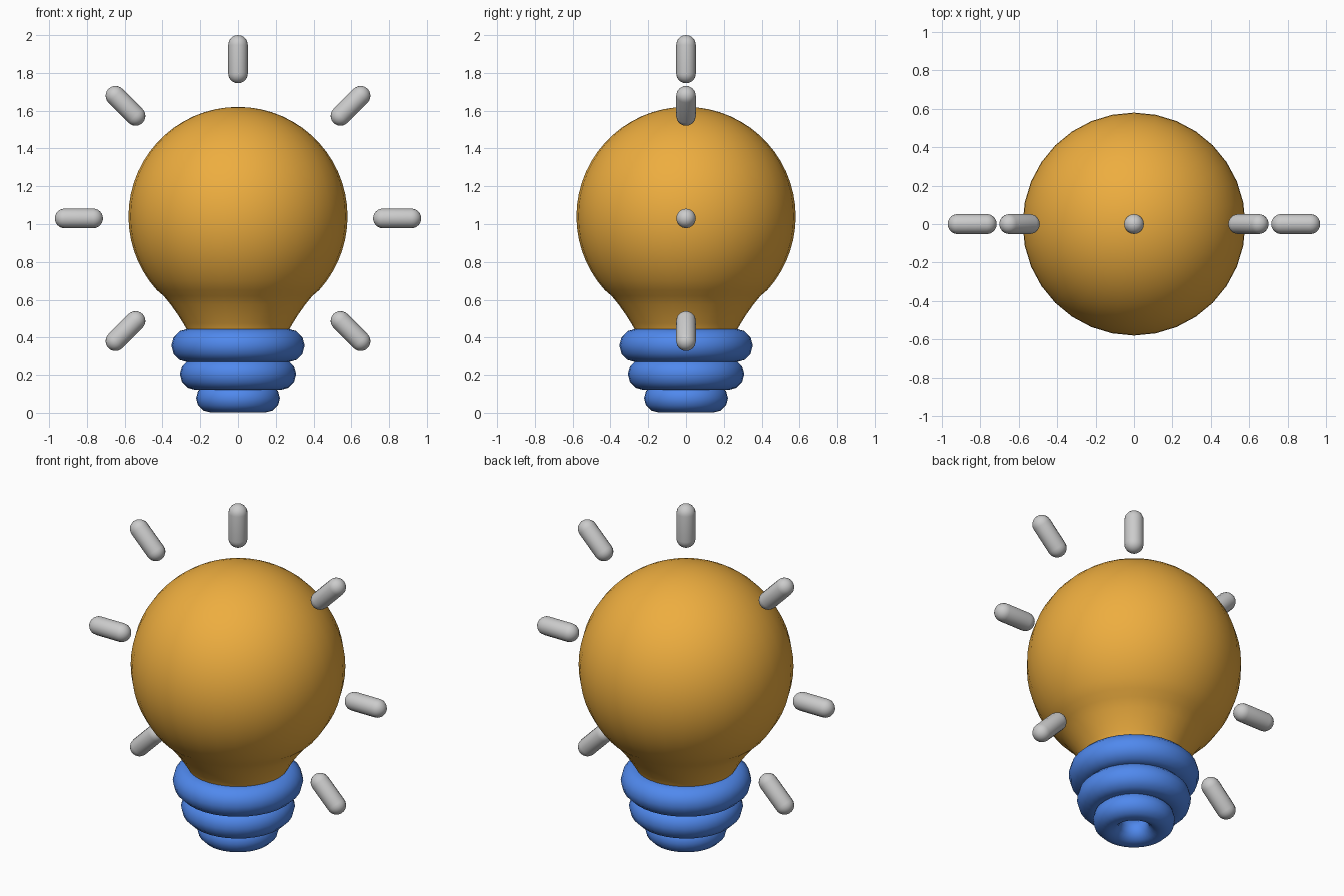
import bpy, bmesh
from math import sin, cos, pi, radians
from mathutils import Matrix, Vector

if "Cube" in bpy.data.objects:
    bpy.data.objects.remove(bpy.data.objects["Cube"])


def material(name, color):
    m = bpy.data.materials.new(name)
    m.diffuse_color = color
    m.use_nodes = True
    m.node_tree.nodes["Principled BSDF"].inputs["Base Color"].default_value = m.diffuse_color
    return m


def lathe(name, profile, steps, mat=None, closed=False):
    """Revolve (radius, z) points around the z axis."""
    bm = bmesh.new()
    verts = [bm.verts.new((r, 0, z)) for r, z in profile]
    pairs = list(zip(verts, verts[1:]))
    if closed:
        pairs.append((verts[-1], verts[0]))
    edges = [bm.edges.new(p) for p in pairs]
    bmesh.ops.spin(bm, geom=verts + edges, cent=(0, 0, 0), axis=(0, 0, 1),
                   angle=2 * pi, steps=steps, use_duplicate=False)
    bmesh.ops.remove_doubles(bm, verts=bm.verts, dist=1e-4)
    bmesh.ops.recalc_face_normals(bm, faces=bm.faces)
    for f in bm.faces:
        f.smooth = True
    me = bpy.data.meshes.new(name)
    bm.to_mesh(me)
    bm.free()
    ob = bpy.data.objects.new(name, me)
    bpy.context.collection.objects.link(ob)
    if mat:
        me.materials.append(mat)
    return ob


orange = material("orange_glass", (0.85, 0.42, 0.05, 1))
blue = material("blue_base", (0.08, 0.25, 0.85, 1))

# Glass bulb: sphere flowing into a flared neck
R, CZ = 0.58, 1.04
profile = [(R * sin(radians(a)), CZ + R * cos(radians(a))) for a in range(0, 133, 6)]
profile[0] = (0, CZ + R)
profile += [(0.394, 0.62), (0.357, 0.575), (0.318, 0.52), (0.29, 0.475),
            (0.27, 0.44), (0.255, 0.38), (0, 0.38)]
lathe("glass_bulb", profile, 32, orange)

# Screw base: three stacked rounded rings
for name, major, minor, z in (("upper_ring", 0.265, 0.088, 0.358),
                              ("middle_ring", 0.223, 0.085, 0.205),
                              ("lower_ring", 0.147, 0.075, 0.077)):
    ring = [(major + minor * cos(i * pi / 6), z + minor * sin(i * pi / 6))
            for i in range(12)]
    lathe(name, ring, 32, blue, closed=True)

# Light rays: seven capsules fanned around the bulb, none at the bottom
r, inner, outer, ray_z = 0.052, 0.715, 0.97, 1.03
caps = [radians(a) for a in range(0, 91, 15)]
capsule = [(r * sin(a), outer - r + r * cos(a)) for a in caps]
capsule += [(r * sin(a), inner + r - r * cos(a)) for a in reversed(caps)]
for i in range(-3, 4):
    ray = lathe(f"light_ray_{i + 4}", capsule, 16)
    ray.data.transform(Matrix.Translation(Vector((0, 0, ray_z)))
                       @ Matrix.Rotation(i * pi / 4, 4, 'Y'))
